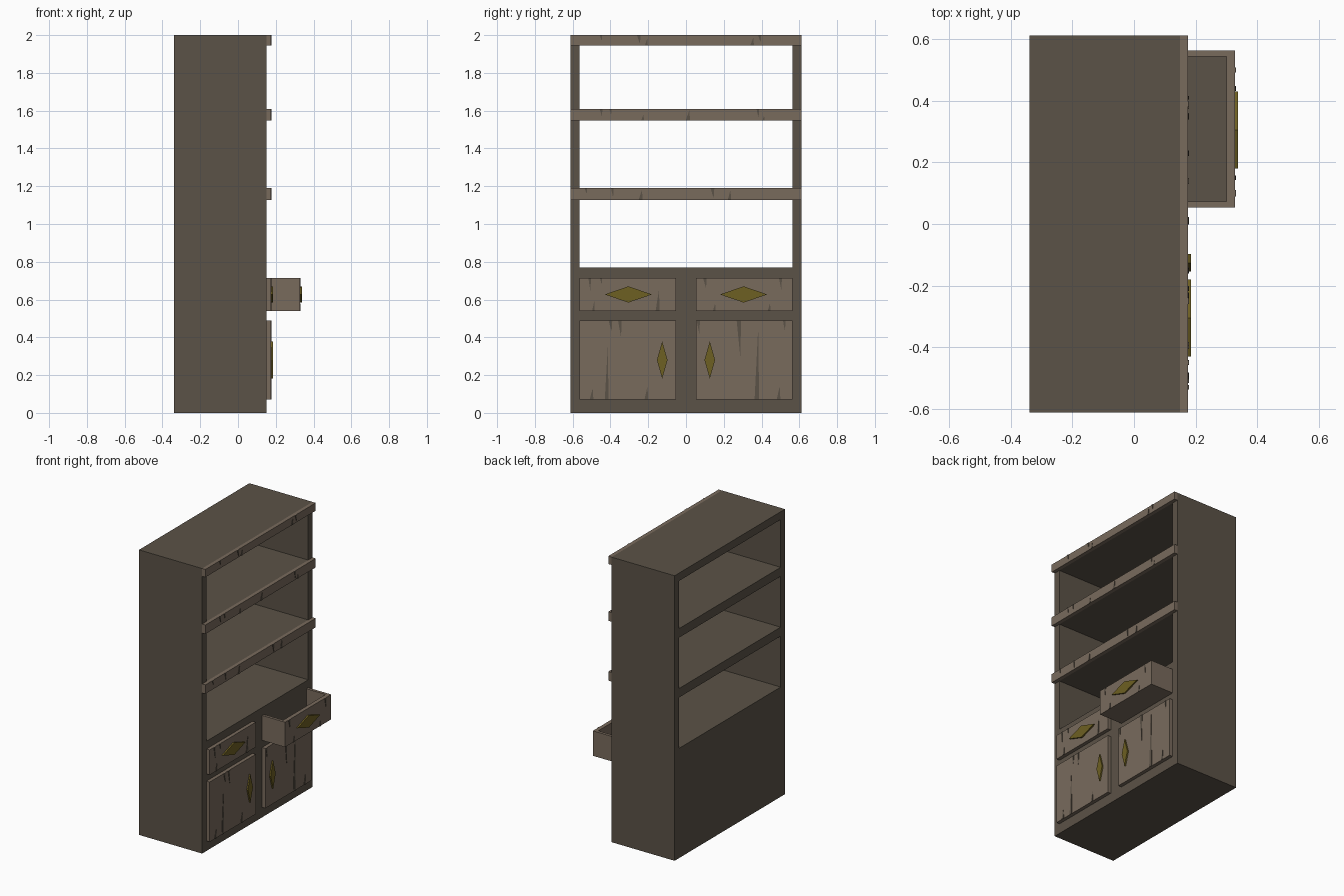
import bpy, bmesh
from mathutils import Vector


def mat(name, rgb):
    m = bpy.data.materials.new(name)
    m.diffuse_color = (*rgb, 1)
    return m


DARK = mat("dark_wood", (0.105, 0.085, 0.063))
LIGHT = mat("light_wood", (0.19, 0.145, 0.108))
BRASS = mat("brass", (0.155, 0.115, 0.016))


def obj(name, bm, m):
    bmesh.ops.recalc_face_normals(bm, faces=bm.faces)
    me = bpy.data.meshes.new(name)
    bm.to_mesh(me)
    bm.free()
    me.materials.append(m)
    o = bpy.data.objects.new(name, me)
    bpy.context.collection.objects.link(o)
    return o


def boxes(name, m, *ranges):
    """Boxes given as (x0, x1, y0, y1, z0, z1)."""
    bm = bmesh.new()
    for x0, x1, y0, y1, z0, z1 in ranges:
        vs = bmesh.ops.create_cube(bm, size=1)["verts"]
        for v in vs:
            v.co = Vector((x1 if v.co.x > 0 else x0,
                           y1 if v.co.y > 0 else y0,
                           z1 if v.co.z > 0 else z0))
    return obj(name, bm, m)


def plates(name, m, x0, x1, outlines):
    """Flat (y, z) outlines given thickness along x."""
    bm = bmesh.new()
    for pts in outlines:
        f = bm.faces.new([bm.verts.new((x0, y, z)) for y, z in pts])
        r = bmesh.ops.extrude_face_region(bm, geom=[f])
        for v in r["geom"]:
            if isinstance(v, bmesh.types.BMVert):
                v.co.x = x1
    return obj(name, bm, m)


def cut(o, cutter):
    mod = o.modifiers.new("cut", "BOOLEAN")
    mod.object = cutter
    mod.solver = "EXACT"
    bpy.context.view_layer.objects.active = o
    bpy.ops.object.modifier_apply(modifier=mod.name)
    bpy.data.objects.remove(cutter)


def grain(name, x, marks):
    """Tapered streaks: (y at base, z at base, z at tip, base width)."""
    plates(name, DARK, x - 0.002, x + 0.003,
           [[(y - w / 2, z0), (y + w / 2, z0), (y + w * 0.3, z1)]
            for y, z0, z1, w in marks])


def diamond(name, x, y, z, hy, hz):
    plates(name, BRASS, x, x + 0.01,
           [[(y - hy, z), (y, z - hz), (y + hy, z), (y, z + hz)]])


# Carcass with three see-through shelf bays
body = boxes("cabinet_body", DARK, (-0.34, 0.15, -0.612, 0.612, 0, 2))
cut(body, boxes("bay_cutter", DARK,
                *[(-0.5, 0.5, -0.564, 0.564, a, b)
                  for a, b in ((0.77, 1.127), (1.19, 1.547), (1.61, 1.945))]))

# Shelf edge trims
for i, (a, b) in enumerate(((1.127, 1.19), (1.547, 1.61), (1.945, 2.0))):
    boxes(f"shelf_trim_{i + 1}", LIGHT, (0.15, 0.175, -0.612, 0.612, a, b))

# Doors and closed drawer
for side, s in (("left", -1), ("right", 1)):
    y0, y1 = sorted((s * 0.053, s * 0.564))
    boxes(f"{side}_door", LIGHT, (0.15, 0.175, y0, y1, 0.07, 0.49))
    diamond(f"{side}_door_handle", 0.175, s * 0.126, 0.28, 0.028, 0.098)
boxes("closed_drawer", LIGHT, (0.15, 0.175, -0.564, -0.053, 0.54, 0.715))
diamond("closed_drawer_handle", 0.175, -0.305, 0.627, 0.125, 0.043)

# Pulled-out hollow drawer
drawer = boxes("open_drawer", LIGHT, (0.15, 0.328, 0.053, 0.564, 0.54, 0.715))
cut(drawer, boxes("drawer_cutter", LIGHT, (0.1, 0.3, 0.073, 0.544, 0.56, 0.8)))
boxes("drawer_lining", DARK, (0.15, 0.3, 0.073, 0.544, 0.558, 0.563))
diamond("open_drawer_handle", 0.328, 0.305, 0.627, 0.125, 0.043)

# Wood grain streaks
grain("left_door_grain", 0.175, [
    (-0.40, 0.49, 0.43, 0.02), (-0.35, 0.49, 0.40, 0.02),
    (-0.42, 0.07, 0.35, 0.02), (-0.50, 0.07, 0.13, 0.02),
    (-0.21, 0.07, 0.14, 0.02)])
grain("right_door_grain", 0.175, [
    (0.065, 0.49, 0.42, 0.018), (0.28, 0.49, 0.30, 0.024),
    (0.375, 0.07, 0.45, 0.024), (0.49, 0.07, 0.14, 0.02),
    (0.52, 0.49, 0.43, 0.014)])
grain("closed_drawer_grain", 0.175, [
    (-0.51, 0.715, 0.64, 0.014), (-0.45, 0.715, 0.68, 0.012),
    (-0.49, 0.54, 0.59, 0.014), (-0.15, 0.54, 0.65, 0.022)])
grain("open_drawer_grain", 0.328, [
    (0.10, 0.715, 0.66, 0.02), (0.15, 0.54, 0.58, 0.014),
    (0.44, 0.54, 0.58, 0.016), (0.50, 0.715, 0.65, 0.016)])
grain("trim_grain", 0.175, [
    (-0.45, 2.0, 1.97, 0.012), (-0.25, 2.0, 1.955, 0.02),
    (-0.21, 1.945, 1.98, 0.016), (0.35, 1.945, 1.985, 0.02),
    (0.39, 2.0, 1.96, 0.016), (-0.45, 1.61, 1.57, 0.016),
    (-0.40, 1.61, 1.575, 0.012), (-0.23, 1.547, 1.58, 0.016),
    (0.01, 1.547, 1.60, 0.024), (0.38, 1.61, 1.56, 0.014),
    (0.41, 1.547, 1.575, 0.012), (-0.53, 1.19, 1.16, 0.014),
    (-0.39, 1.19, 1.14, 0.014), (-0.24, 1.127, 1.18, 0.022),
    (0.14, 1.19, 1.135, 0.02), (0.23, 1.127, 1.18, 0.018)])
